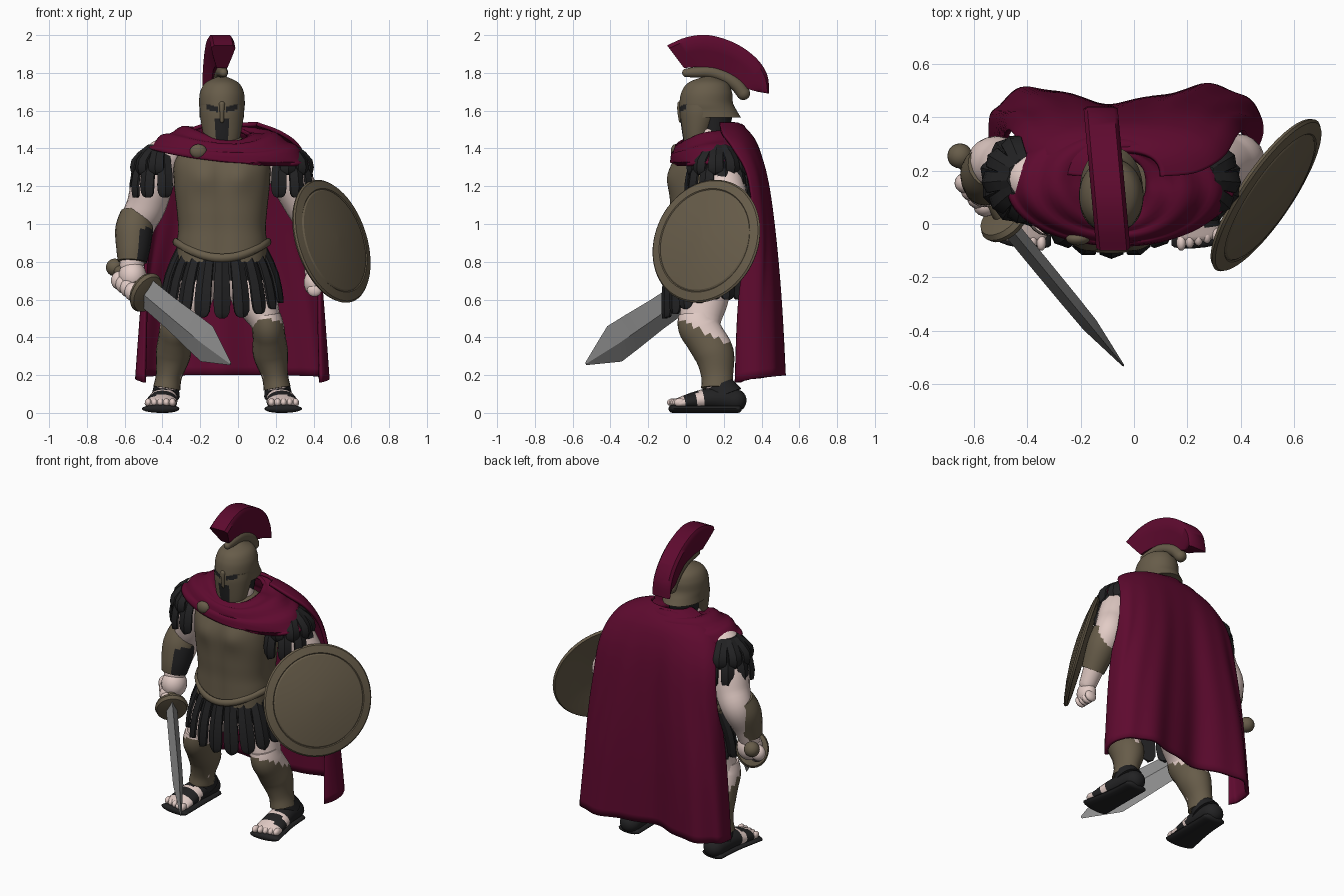
import bpy, bmesh, math
from math import sin, cos, pi, exp
from mathutils import Vector, Matrix

if "Cube" in bpy.data.objects:
    bpy.data.objects.remove(bpy.data.objects["Cube"])

def material(name, rgb):
    m = bpy.data.materials.new(name)
    m.use_nodes = True
    m.diffuse_color = (*rgb, 1)
    next(n for n in m.node_tree.nodes if n.type == 'BSDF_PRINCIPLED').inputs["Base Color"].default_value = (*rgb, 1)
    return m

BRONZE = material("dull bronze", (.135, .107, .067))
RED = material("crimson cloth", (.112, .003, .028))
SKIN = material("pale skin", (.76, .6, .56))
BLACK = material("black leather", (.016, .016, .017))
STEEL = material("grey steel", (.27, .27, .27))
MID = -.085
X, Y, Z = Vector((1, 0, 0)), Vector((0, 1, 0)), Vector((0, 0, 1))

def finish(name, bm, mats, rule=None, angle=45):
    bm.normal_update()
    bmesh.ops.recalc_face_normals(bm, faces=bm.faces[:])
    bm.normal_update()
    if rule:
        for face in bm.faces:
            face.material_index = rule(face.calc_center_median(), face.normal)
    me = bpy.data.meshes.new(name)
    bm.to_mesh(me)
    bm.free()
    for m in mats:
        me.materials.append(m)
    me.shade_smooth()
    me.set_sharp_from_angle(angle=math.radians(angle))
    ob = bpy.data.objects.new(name, me)
    bpy.context.scene.collection.objects.link(ob)
    return ob

def spline(keys, per=5):
    out = []
    for i in range(len(keys) - 1):
        quad = list(zip(keys[max(i - 1, 0)], keys[i], keys[i + 1], keys[min(i + 2, len(keys) - 1)]))
        for t in (j / per for j in range(per)):
            out.append(tuple(b + .5 * t * (c - a + t * (2 * a - 5 * b + 4 * c - d + t * (3 * b - a - 3 * c + d)))
                             for a, b, c, d in quad))
    return out + [tuple(keys[-1])]

def skin_rings(bm, rings, closed=True, caps=True):
    vs = [[bm.verts.new(p) for p in r] for r in rings]
    for lo, hi in zip(vs, vs[1:]):
        for i in range(0 if closed else 1, len(lo)):
            bm.faces.new((lo[i - 1], lo[i], hi[i], hi[i - 1]))
    for r in (vs[0][::-1], vs[-1]) if caps else ():
        bm.faces.new(r)

def loft(name, rings, mats, closed=True, caps=True, **kw):
    bm = bmesh.new()
    skin_rings(bm, rings, closed, caps)
    return finish(name, bm, mats, **kw)

def ellipse(c, a, b, rx, ry, n=24, power=1):
    def s(v):
        return math.copysign(abs(v) ** power, v)
    return [Vector(c) + a * rx * s(cos(2 * pi * i / n)) + b * ry * s(sin(2 * pi * i / n)) for i in range(n)]

def tube(name, keys, mats, ref=Y, dome=True, **kw):
    pts = spline([k if len(k) == 5 else (*k, k[3]) for k in keys])
    spots = [Vector(p[:3]) for p in pts]
    data = [(c, (spots[min(i + 1, len(pts) - 1)] - spots[max(i - 1, 0)]).normalized(), *pts[i][3:])
            for i, c in enumerate(spots)]
    if dome:
        ends = [[(c + t * s * min(rx, ry) * h, t, rx * k, ry * k) for h, k in ((.4, .9), (.75, .6), (.9, .25))]
                for (c, t, rx, ry), s in ((data[0], -1), (data[-1], 1))]
        data = ends[0][::-1] + data + ends[1]
    axes = [(c, ref.cross(t).normalized(), t, rx, ry) for c, t, rx, ry in data]
    loft(name, [ellipse(c, a, t.cross(a), rx, ry, 20) for c, a, t, rx, ry in axes], mats, **kw)

def ball(name, c, size, mat):
    bm = bmesh.new()
    place = Matrix.Translation(Vector(c)) @ Matrix.Diagonal((*size, 1))
    bmesh.ops.create_uvsphere(bm, u_segments=20, v_segments=12, radius=1, matrix=place)
    finish(name, bm, [mat])

def add_strip(bm, a, b, out, wide, bulge):
    side, thick, rings = out.cross(b - a).normalized() * wide, out * .012, []
    for t, k in ((0, .75), (.25, .85), (.5, .95), (.75, 1), (.9, .9), (.97, .65), (1, .3)):
        c = a.lerp(b, t) + out * bulge * sin(pi * t)
        rings.append([c - side * k, c + thick * 1.4, c + side * k, c + side * k - thick, c - side * k - thick])
    skin_rings(bm, rings)

def drape(name, rows, closed):
    solid = loft(name, rows, [RED], closed, False, angle=80).modifiers.new("thickness", 'SOLIDIFY')
    solid.thickness, solid.offset = .02, 0

# Muscled cuirass and its waist band, dipping at the front
rings = []
for z, rx, ry in spline([(.8, .24, .19), (.9, .238, .188), (.98, .232, .188), (1.08, .24, .195),
                         (1.22, .254, .2), (1.33, .25, .18), (1.41, .19, .14), (1.46, .1, .1)], 6):
    rings.append(ellipse((MID, .11, z), X, Y, rx, ry, 64, .82))
    for p in (p for p in rings[-1] if p.y < .1):
        e = abs(p.x - MID)
        p.y += .01 * exp(-(e / .035) ** 2) - .02 * exp(-((e - .1) / .07) ** 2 - ((z - 1.25) / .07) ** 2)
loft("cuirass", rings, [BRONZE])
turn = [2 * pi * i / 48 for i in range(49)]
loft("waist_band", [ellipse((MID + .246 * cos(a), .11 + .205 * sin(a), .905 - .085 * max(0, -sin(a)) ** 2),
                            Vector((cos(a), sin(a), 0)), Z, .016, .022, 8) for a in turn], [BRONZE], caps=False)
# Strip skirt over a dark lining
loft("skirt_lining", [ellipse((MID, .11, z), X, Y, rx, ry) for z, rx, ry in
                      ((.86, .22, .175), (.78, .245, .19), (.7, .262, .195))], [BLACK])
bm = bmesh.new()
for a in (2 * pi * (i + .5) / 18 for i in range(18)):
    out, front = Vector((cos(a), sin(a), 0)), max(0, -sin(a))
    add_strip(bm, Vector((MID + .225 * out.x, .11 + .185 * out.y, .88 - .06 * front)),
              Vector((MID + .315 * out.x, .11 + .22 * out.y, .6 - .1 * front)), out, .045, .018)
finish("skirt_strips", bm, [BLACK], angle=30)

# Legs, greaves, sandals and shoulder strips, mirrored about the centre line
for s, side in ((1, "left"), (-1, "right")):
    def at(*keys):
        return [(MID + s * k[0], *k[1:]) for k in keys]
    tube(side + "_leg", at((.11, .12, .78, .11), (.17, .1, .62, .122, .128), (.235, .08, .47, .08, .105),
                           (.255, .13, .32, .08), (.295, .165, .12, .055)), [SKIN])
    tube(side + "_greave", at((.235, .06, .52, .075, .1), (.243, .065, .46, .085, .108), (.25, .1, .4, .087, .106),
                              (.258, .15, .31, .093, .105), (.28, .165, .2, .07, .085), (.292, .165, .13, .072, .085)),
         [BRONZE, SKIN], dome=False, rule=lambda c, n: int(c.z > .5 - .5 * (c.y + .045)))
    ball(side + "_knee_guard", (MID + s * .238, .012, .465), (.055, .05, .06), BRONZE)
    tube(side + "_ankle_strap", at((.294, .175, .15, .064, .075), (.298, .2, .09, .075, .1)), [BLACK], dome=False)
    tube(side + "_foot", at((.3, .265, .065, .065, .06), (.307, .15, .075, .073, .06), (.317, .05, .065, .08, .048),
                            (.325, -.04, .05, .085, .03)), [BLACK, SKIN], ref=Z,
         rule=lambda c, n: int(c.z > .035 and (c.y < -.005 or .06 < c.y < .09)))
    tube(side + "_sole", at((.3, .275, .022, .075, .022), (.307, .12, .022, .08, .022), (.325, -.07, .022, .1, .022)),
         [BLACK], ref=Z)
    for i in range(5):
        ball(side + "_toe", (MID + s * (.262 + .032 * i), -.07 + .009 * i, .055), (.018, .03, .022), SKIN)
    bm = bmesh.new()
    for layer, count in ((0, 6), (1, 5)):
        for a in (math.radians(-95 + 36 * (i + layer * .5)) for i in range(count)):
            out, o = Vector((s * cos(a), sin(a), 0)), Vector((MID + s * .315, .17, 1.4 + .02 * layer))
            add_strip(bm, o + out * .06, o + out * (.155 - .01 * layer) - Z * (.26 - .1 * layer), out, .041, .045)
    finish(side + "_shoulder_strips", bm, [BLACK], angle=30)

# Arms and bracers
tube("right_arm", [(-.39, .17, 1.36, .1), (-.45, .19, 1.22, .11), (-.485, .215, 1.1, .105), (-.53, .23, 1, .095),
                   (-.55, .18, .87, .075), (-.565, .15, .77, .062)], [SKIN])
tube("right_bracer", [(-.535, .22, 1.05, .088), (-.55, .19, .97, .1), (-.555, .16, .87, .09), (-.56, .145, .8, .077)],
     [BRONZE, BLACK], dome=False, rule=lambda c, n: int(n.x > .4 and c.z < .98))
tube("left_arm", [(.22, .17, 1.35, .1), (.29, .2, 1.22, .11), (.35, .225, 1.1, .102), (.4, .24, 1, .09),
                  (.41, .15, .86, .068), (.405, .06, .74, .052)], [SKIN])
tube("left_bracer", [(.4, .235, 1.02, .09), (.41, .19, .93, .09), (.41, .11, .81, .07)],
     [BRONZE, BLACK], dome=False, rule=lambda c, n: int(n.x < -.55 and c.z < .95))

# Sword and hands
hilt, tip, pommel = Vector((-.485, .01, .635)), Vector((-.04, -.53, .26)), Vector((-.652, .255, .77))
d = (tip - hilt).normalized()
w = (Z - d * d.z).normalized()
f = d.cross(w)
blade = [(hilt.lerp(tip, t), w * b, f * th) for t, b, th in
         ((0, .083, .033), (.3, .088, .033), (.55, .1, .032), (.72, .106, .03), (1, .008, .004))]
loft("blade", [[c + b, c + th, c - b, c - th] for c, b, th in blade], [STEEL], angle=20)
loft("guard", [ellipse(hilt + d * h, w, f, r, r * .85) for h, r in
               ((-.035, .06), (-.025, .105), (-.005, .115), (.015, .105), (.025, .05))], [BRONZE])
loft("grip", [ellipse(p, w, f, .028, .028, 12) for p in (pommel, hilt)], [BRONZE])
ball("pommel", pommel, (.047, .047, .047), BRONZE)
palm = pommel.lerp(hilt, .5)
ball("right_hand", palm + Vector((.01, .01, .02)), (.075, .08, .085), SKIN)
ball("left_hand", (.4, .04, .69), (.052, .065, .07), SKIN)
for i in range(4):
    ball("right_finger", palm + d * (.042 * i - .06) + Vector((-.025, -.02, -.03)), (.045, .04, .05), SKIN)
    ball("left_finger", (.405, -.005 + .03 * i, .65), (.038, .02, .035), SKIN)

# Round shield
n = Vector((.8, -.54, .27)).normalized()
u = n.cross(Z).normalized()
loft("shield", [ellipse(Vector((.5, .105, .91)) + n * h, u, n.cross(u), r, r, 64) for r, h in
                ((.01, .012), (.2, .002), (.3, -.018), (.33, -.018), (.338, -.005), (.33, .004), (.285, .014),
                 (.28, .01), (.272, .016), (.2, .028), (.1, .038), (.01, .042))], [BRONZE], angle=25)

# Neck and helmet with dark eye and mouth openings
tube("neck", [(MID, .13, 1.36, .1), (MID, .11, 1.46, .1)], [SKIN])
tube("helmet_lining", [(MID, .14, 1.49, .088, .088), (MID, .135, 1.6, .1, .12)], [BLACK])
def opening(c, n):
    e = abs(c.x - MID)
    return int(n.y < -.2 and (e < .034 and 1.425 < c.z < 1.56 or .02 < e < .085 and 1.585 < c.z - e * .25 < 1.615))
for name, keys in (("helmet_dome", [(1.565, .13, .118, .16), (1.6, .117, .118, .152), (1.64, .107, .121, .142),
                                    (1.7, .11, .115, .133), (1.75, .115, .085, .1), (1.785, .12, .01, .01)]),
                   ("helmet_cheeks", [(1.415, .045, .07, .05), (1.44, .055, .09, .068), (1.5, .062, .104, .085),
                                      (1.58, .075, .116, .108), (1.63, .08, .116, .112)])):
    loft(name, [ellipse((MID, cy, z), X, Y, rx, ry, 72) for z, cy, rx, ry in spline(keys, 7)],
         [BRONZE, BLACK], rule=opening)
tube("nose_guard", [(MID, -.028, 1.545, .01), (MID, -.034, 1.6, .012), (MID, -.03, 1.635, .016)], [BRONZE])
tube("crest_holder", [(MID - .09 * (y - .1), y, z, r, r) for y, z, r in
                      ((0, 1.8, .022), (.05, 1.803, .028), (.13, 1.803, .032), (.21, 1.775, .034), (.27, 1.735, .036),
                       (.305, 1.69, .036))], [BRONZE], ref=X)
# Crest fanning from holder to outer arc
half = [(0, .028), (.5, .05), (.88, .064), (1, .05)]
loft("crest", [[(MID - .01 - .09 * (iy + (oy - iy) * t - .1) + h, iy + (oy - iy) * t, iz + (oz - iz) * t)
                for t, h in [(t, -h) for t, h in half] + half[::-1]] for oy, oz, iy, iz in spline([
                    (-.1, 1.945, -.01, 1.825), (0, 1.988, .04, 1.83), (.12, 2, .1, 1.83), (.26, 1.957, .2, 1.81),
                    (.37, 1.88, .265, 1.765), (.43, 1.79, .32, 1.72), (.44, 1.69, .38, 1.7)])], [RED], angle=50)

# Long cape with two lobes and folds growing toward the hem
rows = []
for z, wide, y0, deep, arc in spline([(.2, .505, .34, .17, 1.98), (.6, .475, .33, .165, 1.85), (1, .44, .31, .15, 1.5),
                                      (1.25, .415, .27, .155, 1.4), (1.4, .36, .19, .19, 1.45),
                                      (1.48, .26, .15, .18, 1.5), (1.53, .13, .15, .12, 1.5)], 6):
    low, row = max(0, 1.45 - z) / 1.25, []
    for q in (i / 40 - 1 for i in range(81)):
        c = cos(q * arc)
        fold = .008 * sin(q * 24 + z) - .075 * exp(-((q + .05) / .2) ** 2) + .028 * exp(-((abs(q) - .4) / .16) ** 2)
        row.append((-.03 + wide * sin(q * arc), y0 + deep * (max(c, 0) ** .55 + min(c, 0)) + low * fold,
                    z - .04 * low * abs(q) ** 3))
    rows.append(row)
drape("cape", rows, False)
# Mantle draped around the neck and shoulders, tucked under the cape behind
rows = []
for k, (rx, rf, rb, zs, zf, zb) in enumerate(spline([
        (.1, .1, .12, 1.46, 1.415, 1.51), (.22, .16, .17, 1.49, 1.425, 1.505),
        (.35, .2, .21, 1.43, 1.385, 1.42), (.42, .215, .235, 1.35, 1.335, 1.33)], 6)):
    rows.append([])
    for a in (2 * pi * i / 72 for i in range(72)):
        r, z = (rb, zb) if sin(a) > 0 else (rf, zf)
        rows[-1].append((-.05 + rx * cos(a), .14 + r * sin(a),
                         zs + (z - zs) * sin(a) ** 2 + .009 * sin(k * 1.15 + 2 * a) - .04 * cos(a) * k / 18))
drape("mantle", rows, True)
ball("cloak_brooch", (-.21, -.055, 1.385), (.045, .025, .038), BRONZE)
